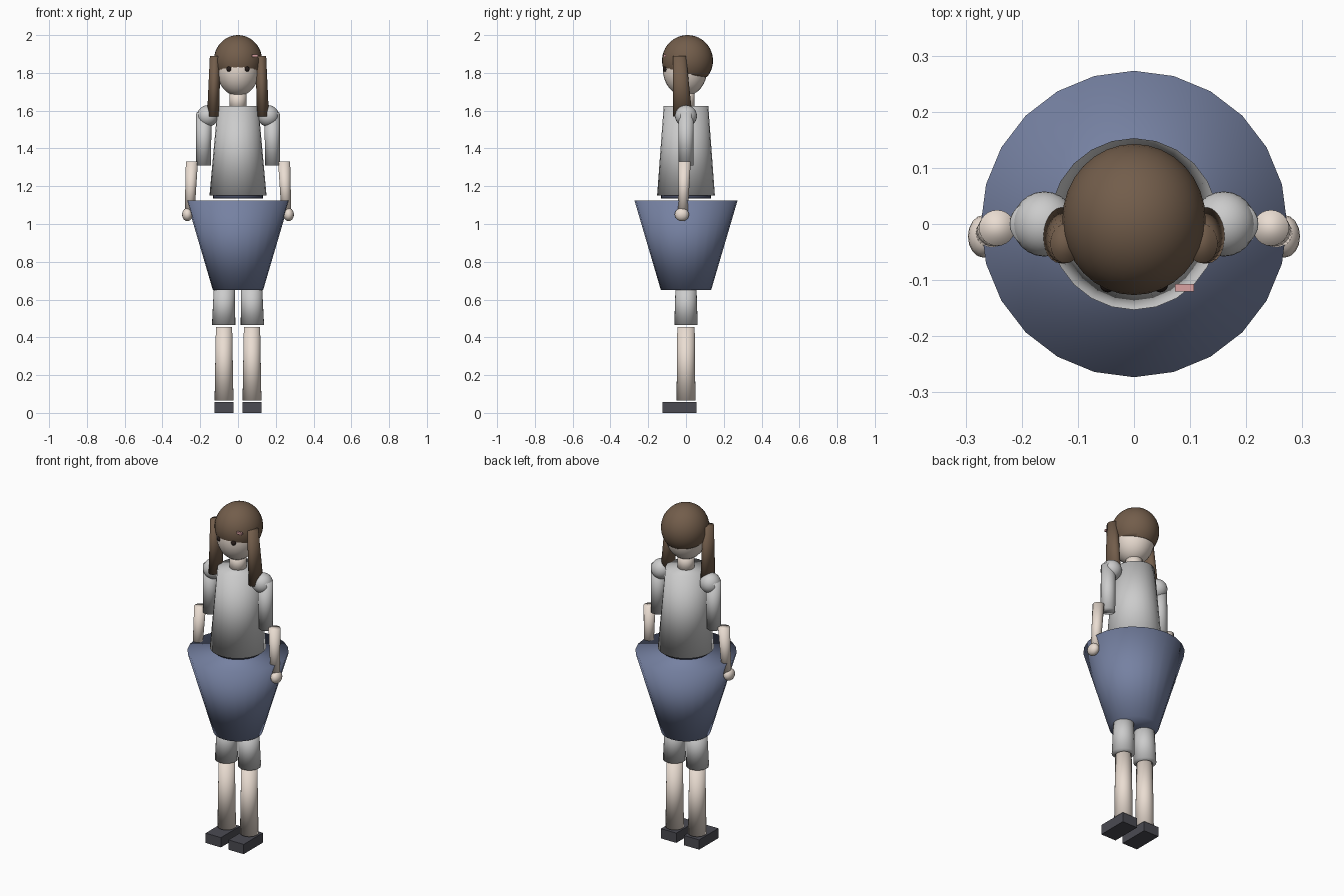
import bpy, bmesh
from mathutils import Vector, Matrix

if "Cube" in bpy.data.objects:
    bpy.data.objects.remove(bpy.data.objects["Cube"])


def material(name, rgb):
    m = bpy.data.materials.new(name)
    m.diffuse_color = (*rgb, 1)
    m.use_nodes = True
    m.node_tree.nodes["Principled BSDF"].inputs["Base Color"].default_value = m.diffuse_color
    return m


SKIN = material("skin", (0.82, 0.72, 0.64))
HAIR = material("hair_brown", (0.17, 0.11, 0.07))
BLUE = material("skirt_blue", (0.18, 0.22, 0.36))
NAVY = material("band_navy", (0.06, 0.07, 0.12))
DARK = material("shoe_dark", (0.07, 0.07, 0.085))
BLACK = material("eye_dark", (0.02, 0.012, 0.01))
PINK = material("clip_pink", (0.7, 0.36, 0.36))


def finish(bm, name, mat=None, smooth=True):
    bmesh.ops.recalc_face_normals(bm, faces=bm.faces)
    me = bpy.data.meshes.new(name)
    for f in bm.faces:
        f.smooth = smooth
    bm.to_mesh(me)
    bm.free()
    if mat:
        me.materials.append(mat)
    ob = bpy.data.objects.new(name, me)
    bpy.context.collection.objects.link(ob)
    return ob


def ball(name, center, radii, mat=None, cut=None, seg=24):
    bm = bmesh.new()
    bmesh.ops.create_uvsphere(bm, u_segments=seg, v_segments=seg * 2 // 3, radius=1)
    bm.transform(Matrix.Translation(center) @ Matrix.Diagonal((*radii, 1)))
    if cut:  # keep only what lies above the plane (point, normal)
        geom = bm.verts[:] + bm.edges[:] + bm.faces[:]
        r = bmesh.ops.bisect_plane(bm, geom=geom, plane_co=cut[0], plane_no=cut[1],
                                   clear_inner=True)
        rim = [e for e in r["geom_cut"] if isinstance(e, bmesh.types.BMEdge)]
        bmesh.ops.contextual_create(bm, geom=rim)
    return finish(bm, name, mat)


def tube(name, bottom, top, r_bottom, r_top, mat=None, seg=24):
    """Closed tapered tube; each radius is an (x, y) pair, ends stay level."""
    bm = bmesh.new()
    bmesh.ops.create_cone(bm, cap_ends=True, segments=seg, radius1=1, radius2=1, depth=2)
    for v in bm.verts:
        c, r = (top, r_top) if v.co.z > 0 else (bottom, r_bottom)
        v.co = Vector((c[0] + v.co.x * r[0], c[1] + v.co.y * r[1], c[2]))
    return finish(bm, name, mat)


def box(name, lo, hi, mat):
    lo, hi = Vector(lo), Vector(hi)
    bm = bmesh.new()
    bmesh.ops.create_cube(bm, size=1)
    bm.transform(Matrix.Translation((lo + hi) / 2) @ Matrix.Diagonal((*(hi - lo), 1)))
    return finish(bm, name, mat, smooth=False)


# Head, hair cap and neck
ball("head", (0, -0.005, 1.82), (0.113, 0.118, 0.143), SKIN)
ball("hair_cap", (0, 0.008, 1.865), (0.128, 0.135, 0.135), HAIR,
     cut=((0, 0, 1.793), (0, 0.14, 1)), seg=32)
tube("neck", (0, 0, 1.60), (0, 0, 1.71), (0.046, 0.046), (0.046, 0.046), SKIN)
box("hair_clip", (0.073, -0.12, 1.885), (0.107, -0.107, 1.897), PINK)

# Shirt, waistband and skirt
tube("shirt", (0, 0, 1.15), (0, 0, 1.625), (0.151, 0.153), (0.108, 0.118))
tube("waistband", (0, 0, 1.135), (0, 0, 1.155), (0.133, 0.133), (0.133, 0.133), NAVY)
tube("skirt", (0, 0, 0.65), (0, 0, 1.125), (0.133, 0.133), (0.273, 0.273), BLUE)

# Paired parts
for side, s in (("right", -1), ("left", 1)):
    ball(f"{side}_eye", (s * 0.047, -0.108, 1.82), (0.014, 0.014, 0.014), BLACK, seg=12)
    tube(f"{side}_pigtail", (s * 0.131, -0.018, 1.57), (s * 0.122, -0.035, 1.89),
         (0.033, 0.052), (0.027, 0.035), HAIR)
    ball(f"{side}_shoulder", (s * 0.16, 0, 1.572), (0.057, 0.058, 0.057))
    tube(f"{side}_sleeve", (s * 0.183, 0, 1.31), (s * 0.18, 0, 1.59),
         (0.039, 0.039), (0.041, 0.041))
    tube(f"{side}_forearm", (s * 0.256, -0.016, 1.06), (s * 0.244, -0.007, 1.33),
         (0.026, 0.026), (0.032, 0.032), SKIN)
    ball(f"{side}_hand", (s * 0.268, -0.022, 1.05), (0.028, 0.038, 0.035), SKIN, seg=16)
    tube(f"{side}_short_leg", (s * 0.076, 0, 0.465), (s * 0.072, 0, 0.68),
         (0.062, 0.062), (0.055, 0.055))
    tube(f"{side}_lower_leg", (s * 0.074, 0, 0.065), (s * 0.074, 0, 0.455),
         (0.05, 0.05), (0.043, 0.046), SKIN)
    x = sorted((s * 0.025, s * 0.125))
    box(f"{side}_shoe", (x[0], -0.125, 0), (x[1], 0.055, 0.058), DARK)
